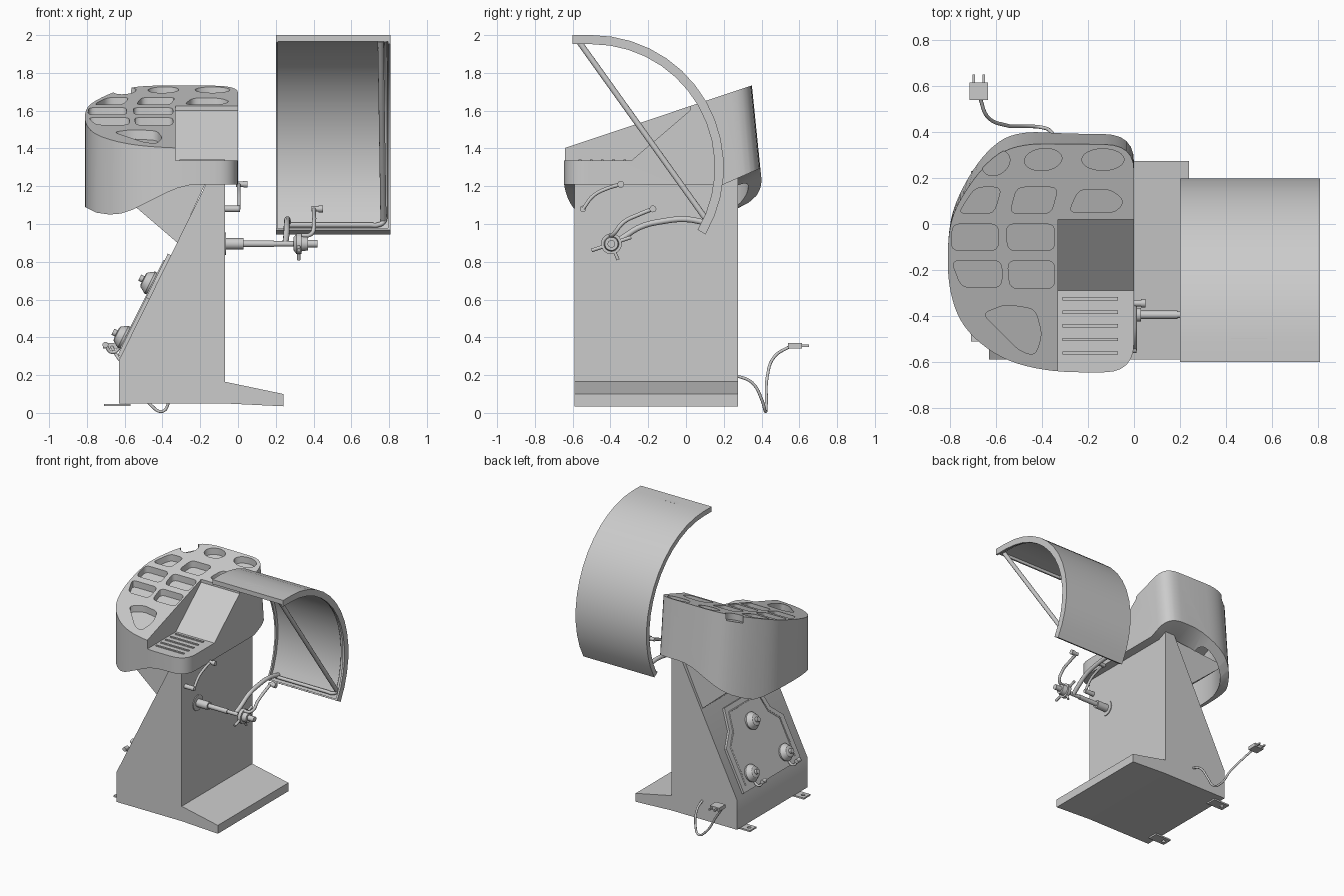
import bpy, bmesh, math
from mathutils import Vector as V

if "Cube" in bpy.data.objects:
    bpy.data.objects.remove(bpy.data.objects["Cube"])


def obj_from_bm(name, bm, smooth=True):
    bmesh.ops.recalc_face_normals(bm, faces=bm.faces)
    if bm.calc_volume(signed=True) < 0:
        bmesh.ops.reverse_faces(bm, faces=bm.faces)
    me = bpy.data.meshes.new(name)
    bm.to_mesh(me)
    bm.free()
    ob = bpy.data.objects.new(name, me)
    bpy.context.collection.objects.link(ob)
    if smooth:
        shade(ob)
    return ob


def shade(ob):
    bpy.ops.object.select_all(action='DESELECT')
    bpy.context.view_layer.objects.active = ob
    ob.select_set(True)
    bpy.ops.object.shade_smooth_by_angle(angle=math.radians(30))


def add_loft(bm, rings):
    rows = [[bm.verts.new(p) for p in r] for r in rings]
    n = len(rows[0])
    for a, b in zip(rows, rows[1:]):
        for i in range(n):
            bm.faces.new((a[i], a[(i + 1) % n], b[(i + 1) % n], b[i]))
    bm.faces.new(rows[0])
    bm.faces.new(rows[-1])


def loft(name, *rings, smooth=True):
    bm = bmesh.new()
    add_loft(bm, rings)
    return obj_from_bm(name, bm, smooth)


def prism_y(name, pts, y0, y1):
    return loft(name, [(x, y0, z) for x, z in pts], [(x, y1, z) for x, z in pts])


def prism_x(name, pts, x0, x1, smooth=True):
    return loft(name, [(x0, y, z) for y, z in pts], [(x1, y, z) for y, z in pts], smooth=smooth)


def box(name, x0, x1, y0, y1, z0, z1):
    return prism_y(name, [(x0, z0), (x1, z0), (x1, z1), (x0, z1)], y0, y1)


def turned(name, origin, axis, prof, n=24):
    """Solid of revolution; prof = (distance along axis, radius)."""
    q = V((0, 0, 1)).rotation_difference(V(axis))
    ang = [2 * math.pi * i / n for i in range(n)]
    return loft(name, *[[V(origin) + q @ V((r * math.cos(a), r * math.sin(a), d)) for a in ang]
                        for d, r in prof])


def tube(name, pts, r, kind='AUTO'):
    cu = bpy.data.curves.new(name, 'CURVE')
    cu.dimensions = '3D'
    cu.bevel_depth, cu.bevel_resolution, cu.use_fill_caps = r, 3, True
    cu.resolution_u = 6
    sp = cu.splines.new('BEZIER')
    sp.bezier_points.add(len(pts) - 1)
    for b, p in zip(sp.bezier_points, pts):
        b.co = p
        b.handle_left_type = b.handle_right_type = kind
    ob = bpy.data.objects.new(name, cu)
    bpy.context.collection.objects.link(ob)
    bpy.ops.object.select_all(action='DESELECT')
    bpy.context.view_layer.objects.active = ob
    ob.select_set(True)
    bpy.ops.object.convert(target='MESH')
    return bpy.context.object


def rounded(pts, r, n=4):
    out = []
    for i, p in enumerate(pts):
        p, a, b = V(p), V(pts[i - 1]), V(pts[(i + 1) % len(pts)])
        s = p + (a - p).normalized() * min(r, (a - p).length * .48)
        e = p + (b - p).normalized() * min(r, (b - p).length * .48)
        for k in range(n + 1):
            t = k / n
            out.append(s * (1 - t) ** 2 + p * 2 * t * (1 - t) + e * t * t)
    return out


def cut(ob, cutter):
    """Subtract cutter; try the next solver if one returns an empty or unchanged mesh."""
    n = len(ob.data.vertices)
    for solver in ('MANIFOLD', 'EXACT', 'FLOAT'):
        m = ob.modifiers.new('cut', 'BOOLEAN')
        m.object, m.operation, m.solver = cutter, 'DIFFERENCE', solver
        bpy.context.view_layer.update()
        me = bpy.data.meshes.new_from_object(ob.evaluated_get(bpy.context.evaluated_depsgraph_get()))
        ob.modifiers.clear()
        if len(me.polygons) > 5 and len(me.vertices) != n:
            ob.data = me
            break
    bpy.data.objects.remove(cutter)
    shade(ob)


def top_z(y):
    return 1.40 + (y + .65) * .3335


# Cabinet, foot plate and gusset under the tray
prism_y('cabinet', [(-.63, .05), (-.63, .28), (-.15, 1.25), (-.07, 1.25), (-.07, .05)], -.59, .275)
prism_y('foot', [(-.07, .05), (.24, .035), (.24, .10), (-.07, .165)], -.59, .275)
prism_y('gusset', [(-.32, .9), (-.6, 1.14), (-.6, 1.18), (-.17, 1.22)], -.5, .255)

# Tray head: outline, sloped top, curved underside
outline = rounded([(0, .42), (-.52, .425), (-.66, .31), (-.78, .10), (-.81, -.05), (-.81, -.27),
                   (-.75, -.45), (-.58, -.59), (-.36, -.645), (0, -.645)], .13, 6)
def pull(y):
    return y - .075 * max(0, min(1, (y + .1) / .52))
head = loft('tray_head', [(x, y, 1.0) for x, y in outline],
            [(x, pull(y), top_z(pull(y))) for x, y in outline])
under = [(-.95, .7), (-.95, 1.13), (-.81, 1.09), (-.75, 1.06), (-.68, 1.05), (-.62, 1.055), (-.56, 1.075),
         (-.48, 1.115), (-.38, 1.165), (-.32, 1.19), (-.26, 1.205), (-.2, 1.21), (.1, 1.21), (.1, .7)]
cut(head, loft('cutter', *[[(x, y, z + dz) for x, z in under]
                           for y, dz in ((-.9, 0), (.2, 0), (.7, .22))]))
# Hollow underside
hollow = rounded([(-.36, .33), (-.5, .33), (-.62, .25), (-.72, .07), (-.75, -.06), (-.75, -.25),
                  (-.70, -.41), (-.56, -.53), (-.36, -.58)], .08, 4)
cut(head, loft('cutter', [(x, y, .8) for x, y in hollow], [(x, y, top_z(y) - .12) for x, y in hollow]))
# Screen and keypad notch
cut(head, prism_x('cutter', [(-.8, 1.335), (-.29, 1.335), (.02, 1.60), (.02, 1.9), (-.8, 1.9)], -.33, .1))

# Weight pockets
pockets = [rounded(p, .035) for p in (
    [(-.765, .045), (-.61, .045), (-.575, .16), (-.69, .16)],
    [(-.54, .045), (-.36, .045), (-.33, .16), (-.51, .16)],
    [(-.285, .05), (-.08, .05), (-.04, .10), (-.10, .15), (-.24, .15)],
    [(-.795, -.115), (-.59, -.115), (-.59, 0), (-.79, 0)],
    [(-.55, -.115), (-.345, -.115), (-.345, 0), (-.555, 0)],
    [(-.75, -.275), (-.575, -.275), (-.575, -.16), (-.795, -.16)],
    [(-.54, -.28), (-.345, -.28), (-.345, -.16), (-.55, -.16)],
    [(-.66, -.39), (-.56, -.35), (-.43, -.37), (-.40, -.48), (-.43, -.575), (-.5, -.55)])]
for cx, cy, rx, ry, tilt in ((-.60, .265, .065, .05, .6), (-.395, .28, .082, .048, .1), (-.135, .28, .092, .047, 0)):
    ring = []
    for i in range(24):
        a = i * math.pi / 12
        u, v = rx * math.cos(a), ry * math.sin(a)
        ring.append((cx + u * math.cos(tilt) - v * math.sin(tilt), cy + u * math.sin(tilt) + v * math.cos(tilt)))
    pockets.append(ring)
for p in pockets:
    cut(head, loft('cutter', [(x, y, top_z(y) - .05) for x, y in p], [(x, y, top_z(y) + .1) for x, y in p]))
# Key bars
for i in range(5):
    y = -.325 - i * .059
    box(f'key_bar_{i + 1}', -.31, -.07, y - .007, y + .007, 1.33, 1.342)

# Sloped side panel with three clamping cones
d, nrm = V((.443, 0, .896)), V((-.896, 0, .443))
def on_slope(y, s, h=0):
    return V((-.63, y, .28)) + d * s + nrm * h
plate = [(-.5, .02), (-.5, .36), (-.40, .46), (-.36, .62), (.06, .62), (.10, .46), (.2, .36), (.2, .02)]
loft('cone_panel', [on_slope(y, s, -.005) for y, s in plate], [on_slope(y, s, .018) for y, s in plate])
inset = [(-.15 + (y + .15) * .86, .32 + (s - .32) * .86) for y, s in plate]
tube('panel_rib', [on_slope(y, s, .018) for y, s in inset], .006, 'VECTOR')
for i, (y, s) in enumerate(((-.15, .44), (-.36, .12), (.06, .12))):
    turned(f'cone_{i + 1}', on_slope(y, s), nrm,
           [(0, .03), (.02, .03), (.02, .062), (.035, .065), (.07, .042), (.075, .03), (.075, .018), (.095, .018)])
    if i:
        tube(f'cone_hook_{i}', [on_slope(y, s - .03, .02), on_slope(y, s - .1, .05),
                                on_slope(y - .01, s - .08, .10)], .009)
        turned(f'hook_tip_{i}', on_slope(y - .03, s - .08, .10), (0, 1, 0), [(0, .016), (.04, .016)], 12)

# Floor tabs with bolt holes
for i, y in enumerate((-.47, .19)):
    tab = box(f'floor_tab_{i + 1}', -.71, -.57, y - .04, y + .04, .036, .048)
    cut(tab, turned('cutter', (-.675, y, 0), (0, 0, 1), [(0, .014), (.1, .014)], 16))

# Power cable and plug
tube('power_cable', [(-.33, .26, .20), (-.34, .35, .16), (-.365, .405, .06), (-.40, .42, .008), (-.46, .425, .04),
                     (-.56, .43, .19), (-.64, .47, .30), (-.67, .55, .352)], .008)
box('plug', -.715, -.635, .54, .615, .342, .37)
for s in (-1, 1):
    box('plug_prong', -.675 + s * .022 - .006, -.675 + s * .022 + .006, .61, .65, .35, .362)

# Spindle, flange and clamping nut
SY, SZ = -.395, .895
X = (1, 0, 0)
turned('spindle', (0, SY, SZ), X, [(-.08, .06), (-.064, .06), (-.064, .03), (.03, .03), (.03, .018), (.19, .018),
                                  (.19, .014), (.295, .014), (.295, .035), (.31, .055), (.335, .055), (.335, .04),
                                  (.37, .035), (.37, .02), (.42, .02)])
tube('nut_handle', [(.322, SY - .105, SZ - .035), (.322, SY, SZ), (.322, SY + .105, SZ + .035)], .01)
tube('nut_handle_short', [(.322, SY, SZ), (.322, SY + .035, SZ - .085)], .009)

# Distance gauge on the cabinet side
turned('gauge_pivot', (-.08, -.545, 1.08), X, [(0, .017), (.09, .017)], 16)
tube('gauge_arm', [(.004, -.545, 1.08), (.004, -.49, 1.15), (.004, -.42, 1.187), (.004, -.345, 1.21)], .01)
turned('gauge_knob', (-.01, -.345, 1.21), X, [(0, .014), (.04, .014), (.04, .018), (.06, .018)], 16)

# Outer measuring lever
tube('outer_lever', [(.32, -.40, .94), (.385, -.385, .945), (.402, -.33, 1.01), (.402, -.25, 1.05),
                     (.402, -.175, 1.08)], .011)
turned('outer_lever_knob', (.39, -.175, 1.08), X, [(0, .014), (.035, .014), (.035, .018), (.06, .018)], 16)

# Wheel guard hood: curved sheet with lips on its edges
def arc(r, a0=90, a1=-30.5, n=14):
    return [(-.5 + r * math.cos(math.radians(a0 + (a1 - a0) * i / n)),
             1.3 + r * math.sin(math.radians(a0 + (a1 - a0) * i / n))) for i in range(n + 1)]
def band(r_out, r_in):
    return [(-.6, 1.3 + r_out)] + arc(r_out) + arc(r_in)[::-1] + [(-.6, 1.3 + r_in)]
prism_x('hood_sheet', band(.70, .688), .2, .808)
prism_x('hood_lip_left', band(.699, .662), .2, .212)
prism_x('hood_lip_right', band(.699, .652), .793, .808)
box('hood_front_lip', .2, .808, -.6, -.588, 1.965, 1.999)
prism_x('hood_bottom_lip', [arc(.699)[-1], arc(.652)[-1], arc(.652, 90, -29.5)[-1], arc(.699, 90, -29.5)[-1]], .2, .808)
box('hood_slot_plate', .42, .58, -.56, -.495, 1.99, 2.0)

# Hood frame: side tube, bottom tube, brace and hinge arm
low, mid = arc(.672, 90, -27)[-1], arc(.672, 90, -25.5)[-1]
tube('hood_frame', [(.778, y, z) for y, z in [(-.57, 1.972)] + arc(.672, 90, -20, 12)]
     + [(.77, *mid), (.74, *low), (.70, *low), (.5, *low), (.26, *low)], .013)
tube('hood_brace', [(.755, -.57, 1.97), (.77, .11, 1.02)], .016)
tube('hood_hinge_arm', [(.265, .115, 1.005), (.262, .0, 1.025), (.26, -.12, 1.015), (.258, -.24, .985),
                        (.255, -.33, .93), (.25, -.385, .895)], .016)
